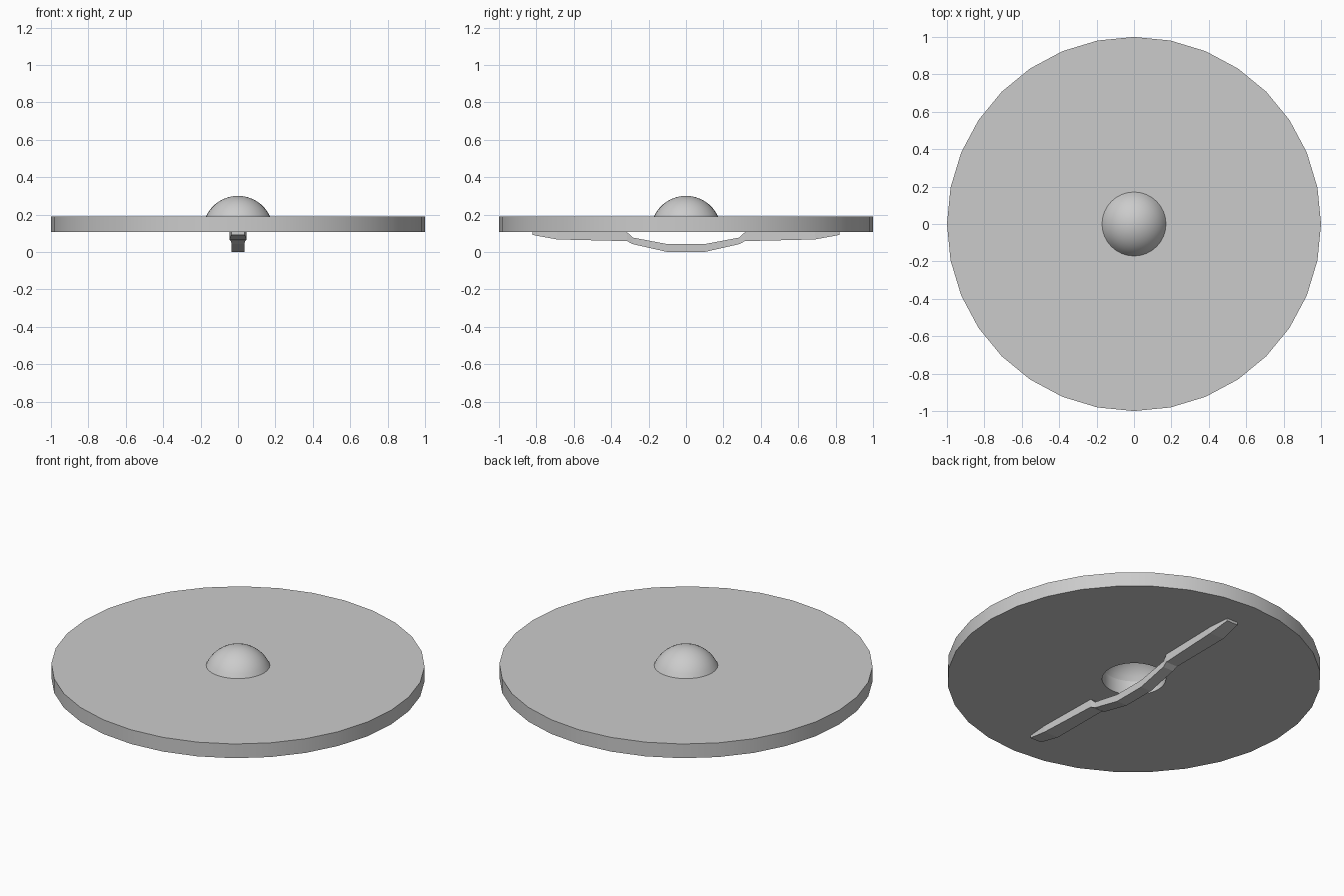
import bpy
import math

if "Cube" in bpy.data.objects:
    bpy.data.objects.remove(bpy.data.objects["Cube"])

N = 32


def make_object(name, verts, faces, smooth=False):
    mesh = bpy.data.meshes.new(name)
    mesh.from_pydata(verts, [], faces)
    obj = bpy.data.objects.new(name, mesh)
    bpy.context.collection.objects.link(obj)
    bpy.context.view_layer.objects.active = obj
    obj.select_set(True)
    if smooth:
        bpy.ops.object.shade_smooth_by_angle(angle=math.radians(35))
    obj.select_set(False)
    return obj


def lathe(name, profile, closed):
    """Revolve (radius, z) points, listed so that faces point outwards."""
    verts, rings = [], []
    for r, z in profile:
        start = len(verts)
        count = N if r > 0 else 1
        for i in range(count):
            a = 2 * math.pi * i / N
            verts.append((r * math.cos(a), r * math.sin(a), z))
        rings.append([start + i % count for i in range(N)])
    pairs = list(zip(rings, rings[1:] + rings[:1]))
    if not closed:
        pairs.pop()
    faces = []
    for a, b in pairs:
        for i in range(N):
            j = (i + 1) % N
            quad = [a[i], a[j], b[j], b[i]]
            faces.append(list(dict.fromkeys(quad)))
    return make_object(name, verts, faces, True)


# Round board with a hole behind the boss
HOLE, LOW, HIGH = 0.171, 0.106, 0.19
lathe("shield_board", [(HOLE, LOW), (1, LOW), (1, HIGH), (HOLE, HIGH)], True)

# Hollow domed boss, a spherical cap over the hole
TOP = 0.30
h = TOP - HIGH
R = (HOLE ** 2 + h ** 2) / (2 * h)
edge = math.asin(min(1, HOLE / R))
cap = []
for k in range(9):
    t = edge * (1 - k / 8)
    cap.append((R * math.sin(t) if k < 8 else 0, TOP - R + R * math.cos(t)))
lathe("boss", cap, False)

# Carved grip across the back: (y, bottom z, top z, half width)
half = [(0.10, 0.003, 0.042, 0.034), (0.285, 0.042, 0.077, 0.034),
        (0.315, 0.058, LOW, 0.038), (0.69, 0.067, LOW, 0.046),
        (0.82, 0.091, LOW, 0.036)]
half[0] = (0.10, 0.0, 0.042, 0.034)
sections = [(-y, b, t, w) for y, b, t, w in reversed(half)] + half
verts, faces = [], []
for y, b, t, w in sections:
    verts += [(-w, y, b), (w, y, b), (w, y, t), (-w, y, t)]
for s in range(len(sections) - 1):
    for i in range(4):
        j = (i + 1) % 4
        faces.append((4 * s + j, 4 * s + i, 4 * s + 4 + i, 4 * s + 4 + j))
last = len(verts) - 4
faces += [(0, 1, 2, 3), (last + 3, last + 2, last + 1, last)]
make_object("grip", verts, faces)
